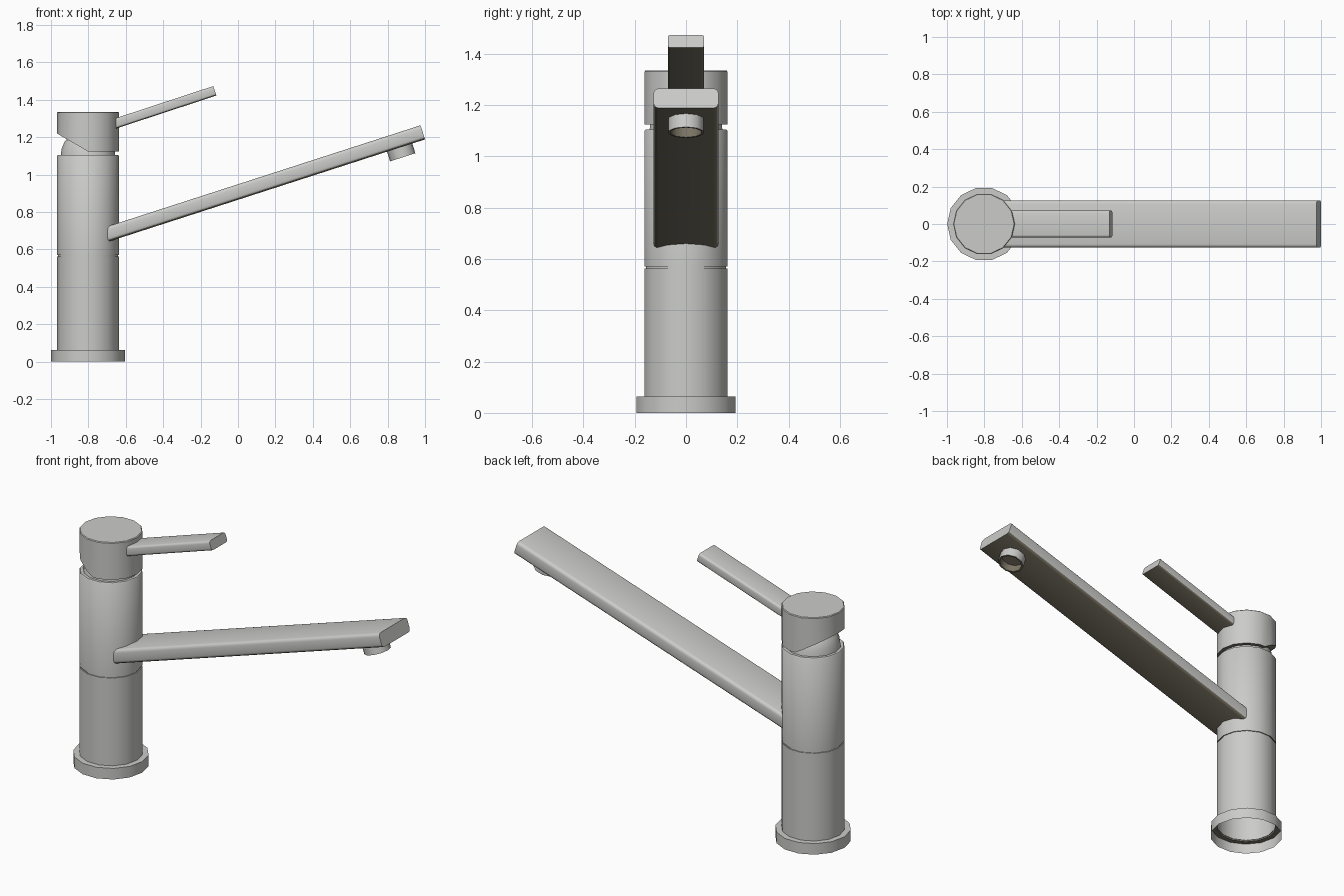
import bpy, bmesh, math
from mathutils import Matrix, Vector

if "Cube" in bpy.data.objects:
    bpy.data.objects.remove(bpy.data.objects["Cube"])

metal = bpy.data.materials.new("brushed_grey_metal")
metal.diffuse_color = (0.60, 0.60, 0.585, 1)
metal.use_nodes = True
metal.node_tree.nodes["Principled BSDF"].inputs["Base Color"].default_value = metal.diffuse_color
dark = bpy.data.materials.new("dark_brown_underside")
dark.diffuse_color = (0.20, 0.178, 0.13, 1)
dark.use_nodes = True
dark.node_tree.nodes["Principled BSDF"].inputs["Base Color"].default_value = dark.diffuse_color
AXIS = Matrix.Translation((-0.802, 0, 0))      # column centre line


def finish(name, bm, matrix=None, is_dark=None):
    """Make the object; faces looking down (or matching is_dark) are dark."""
    bm.normal_update()
    for f in bm.faces:
        f.material_index = int(f.normal.z < -0.3 or bool(is_dark and is_dark(f)))
    if matrix is not None:
        bm.transform(matrix)
    mesh = bpy.data.meshes.new(name)
    bm.to_mesh(mesh)
    bm.free()
    mesh.materials.append(metal)
    mesh.materials.append(dark)
    ob = bpy.data.objects.new(name, mesh)
    bpy.context.collection.objects.link(ob)
    bpy.ops.object.select_all(action='DESELECT')
    ob.select_set(True)
    bpy.context.view_layer.objects.active = ob
    bpy.ops.object.shade_smooth_by_angle(angle=math.radians(38))
    return ob


def lathe(profile, sides=14):
    """Spin (radius, height) points round z; upward runs face outward."""
    bm = bmesh.new()
    rings = []
    for r, z in profile:
        n = sides if r > 0 else 1
        rings.append([bm.verts.new((r * math.cos(math.tau * i / sides),
                                    r * math.sin(math.tau * i / sides), z)) for i in range(n)])
    for a, b in zip(rings, rings[1:]):
        for i in range(sides):
            j = (i + 1) % sides
            quad = [a[i % len(a)], a[j % len(a)], b[j % len(b)], b[i % len(b)]]
            bm.faces.new(list(dict.fromkeys(quad)))
    return bm


def cut(bm, point, normal):
    """Remove everything on the normal's side and cap the hole."""
    res = bmesh.ops.bisect_plane(bm, geom=bm.verts[:] + bm.edges[:] + bm.faces[:], dist=1e-5,
                                 plane_co=point, plane_no=normal, clear_outer=True)
    edges = [e for e in res['geom_cut'] if isinstance(e, bmesh.types.BMEdge)]
    bmesh.ops.edgeloop_fill(bm, edges=edges)
    bmesh.ops.recalc_face_normals(bm, faces=bm.faces[:])


def bar(length, width, thick, bevel):
    """Bar running back along -x from the origin with rounded long edges."""
    bm = bmesh.new()
    bmesh.ops.create_cube(bm, size=1)
    bm.transform(Matrix.Translation((-length / 2, 0, 0)) @ Matrix.Diagonal((length, width, thick, 1)))
    long_edges = [e for e in bm.edges if abs(e.verts[0].co.x - e.verts[1].co.x) > length / 2]
    bmesh.ops.bevel(bm, geom=long_edges, offset=bevel, segments=3, profile=0.5, affect='EDGES')
    return bm


def tilt(x, z, degrees):
    return Matrix.Translation((x, 0, z)) @ Matrix.Rotation(math.radians(-degrees), 4, 'Y')


# base flange, open underneath, with a dark lining below its top
finish("base_ring", lathe([(0.197, 0), (0.197, 0.063), (0.160, 0.063)]), AXIS)
finish("base_lining", lathe([(0.165, 0.059), (0.196, 0.059)]), AXIS)

# column with the swivel groove, open at the bottom
finish("column", lathe([(0.165, 0.059), (0.165, 0.563), (0.160, 0.563), (0.160, 0.571),
                        (0.165, 0.571), (0.165, 1.100), (0.161, 1.105), (0, 1.105)]), AXIS)

# ball joint under the handle head
finish("ball_joint", lathe([(0.146 * math.cos(a), 1.10 + 0.146 * math.sin(a))
                            for a in [math.pi / 12 * i for i in range(6)]] + [(0, 1.246)]), AXIS)

# handle head, cut away at a slant at the back
head = lathe([(0, 1.123), (0.165, 1.123), (0.165, 1.331), (0.161, 1.335), (0, 1.335)])
cut(head, Vector((0, 0, 1.124)), Vector((-0.096, 0, -0.166)))
finish("handle_head", head, AXIS)

# lever
finish("lever", bar(0.60, 0.142, 0.053, 0.012), tilt(-0.124, 1.448, 18.2))

# spout, trimmed upright inside the column
spout_frame = tilt(0.988, 1.226, 17.9)
spout = bar(1.9, 0.252, 0.079, 0.018)
spout.transform(spout_frame)
cut(spout, Vector((-0.72, 0, 0)), Vector((-1, 0, 0)))
finish("spout", spout)

# hollow outlet nozzle square to the spout, dark inside
finish("nozzle", lathe([(0, -0.05), (0.062, -0.05), (0.062, -0.094), (0.071, -0.094),
                        (0.071, -0.03)], 10), spout_frame @ Matrix.Translation((-0.143, 0, 0)),
       lambda f: f.calc_center_median().xy.length < 0.062)
